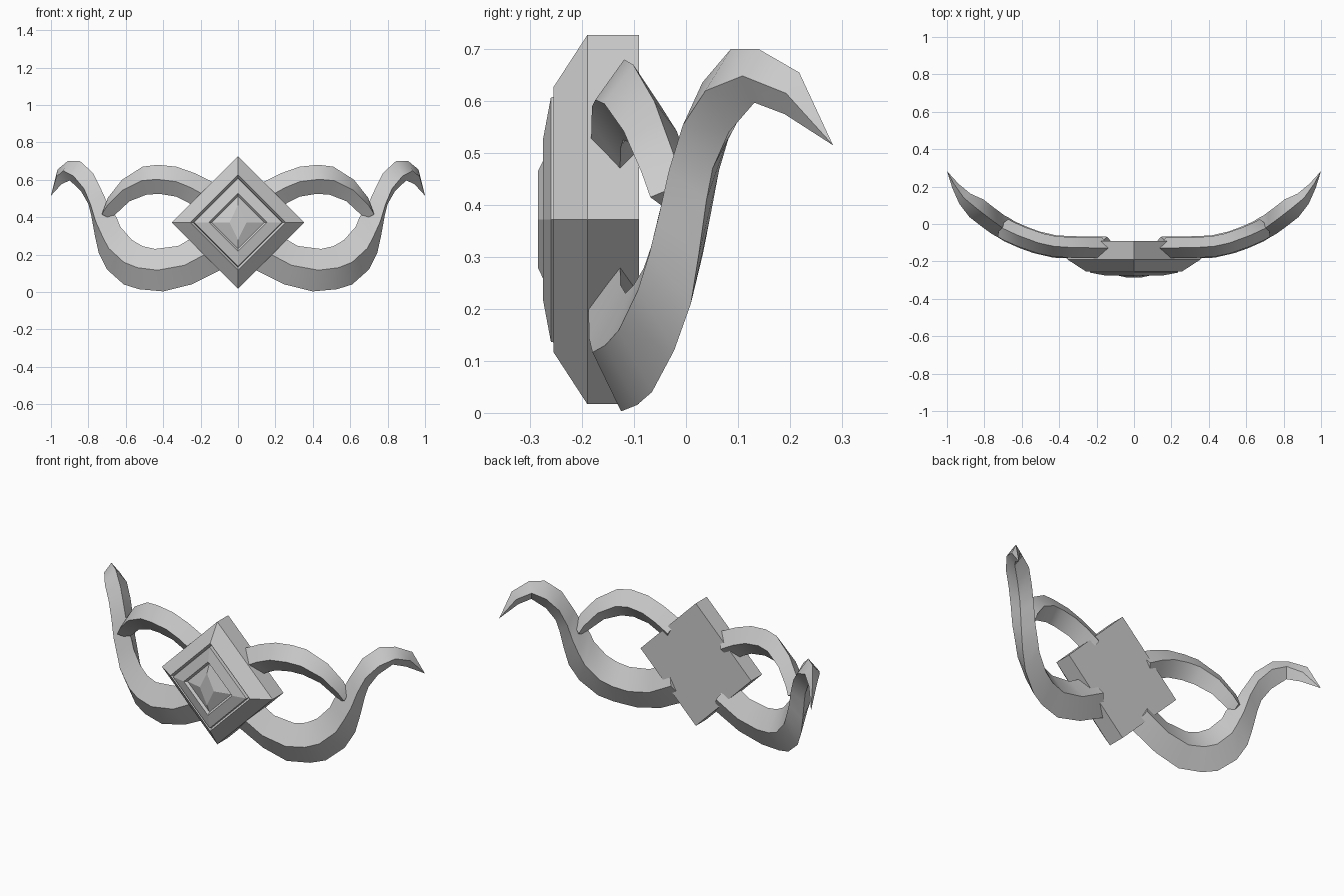
import bpy, bmesh, math
from mathutils import Vector

cube = bpy.data.objects.get("Cube")
if cube:
    bpy.data.objects.remove(cube)

metal = bpy.data.materials.new("grey_metal")
metal.use_nodes = True
GREY = (0.6, 0.6, 0.6, 1)
metal.diffuse_color = GREY
metal.node_tree.nodes["Principled BSDF"].inputs["Base Color"].default_value = GREY


def loft(name, rings, smooth):
    """Skin a list of closed four-point rings and cap both ends."""
    bm = bmesh.new()
    loops = [[bm.verts.new(p) for p in ring] for ring in rings]
    for a, b in zip(loops, loops[1:]):
        for i in range(4):
            j = (i + 1) % 4
            bm.faces.new((a[i], a[j], b[j], b[i]))
    bm.faces.new(loops[0][::-1])
    bm.faces.new(loops[-1])
    bmesh.ops.remove_doubles(bm, verts=bm.verts, dist=0.0005)
    bmesh.ops.recalc_face_normals(bm, faces=bm.faces)
    mesh = bpy.data.meshes.new(name)
    bm.to_mesh(mesh)
    bm.free()
    mesh.materials.append(metal)
    obj = bpy.data.objects.new(name, mesh)
    bpy.context.collection.objects.link(obj)
    if smooth:
        bpy.ops.object.select_all(action='DESELECT')
        obj.select_set(True)
        bpy.context.view_layer.objects.active = obj
        bpy.ops.object.shade_smooth_by_angle(angle=math.radians(30))
    return obj


# Stepped diamond plate: depth, half width, half height
CENTRE_Z = 0.372
STEPS = [(-.09, .355, .355), (-.19, .355, .355), (-.255, .255, .255),
         (-.24, .24, .24), (-.26, .235, .235), (-.275, .155, .155),
         (-.262, .14, .14), (-.285, .045, .093)]
loft("diamond_plate",
     [[(w, y, CENTRE_Z), (0, y, CENTRE_Z + h), (-w, y, CENTRE_Z), (0, y, CENTRE_Z - h)]
      for y, w, h in STEPS], False)

# Backward sweep of the whole ornament, as depth against distance from centre
SWEEP = [(0, -.13), (.4, -.125), (.5, -.105), (.6, -.07), (.69, -.03),
         (.76, .02), (.85, .09), (.91, .14), (.97, .225), (1, .283)]


def sweep(x):
    for (x0, y0), (x1, y1) in zip(SWEEP, SWEEP[1:]):
        if x <= x1:
            return y0 + (y1 - y0) * (x - x0) / (x1 - x0)
    return SWEEP[-1][1]


def arm(name, stations, depth, side, taper=0):
    """Four-sided band with front and back ridges between upper and lower edges."""
    rings = []
    for i, (x0, z0, x1, z1) in enumerate(stations):
        top, low = Vector((x0, sweep(x0), z0)), Vector((x1, sweep(x1), z1))
        mid = (top + low) / 2
        slope = (sweep(min(mid.x + .06, 1)) - sweep(mid.x - .06)) / (min(mid.x + .06, 1) - mid.x + .06)
        normal = Vector((slope, -1, 0)).normalized()
        left = len(stations) - 1 - i
        d = depth * min(1, left / taper) if taper else depth
        ring = [top, mid + normal * d, low, mid - normal * d]
        rings.append([(side * p.x, p.y, p.z) for p in ring])
    loft(name, rings, True)


# Upper edge x, z then lower edge x, z along each arm
LONG_ARM = [(.2, .315, .09, .12), (.32, .246, .25, .04), (.444, .23, .4, .003),
            (.51, .245, .53, .015), (.567, .278, .61, .04), (.63, .35, .7, .12),
            (.65, .4, .745, .21), (.69, .455, .765, .3), (.72, .524, .785, .41),
            (.775, .636, .8, .47), (.845, .7, .84, .54), (.91, .7, .9, .597),
            (.965, .655, .945, .575), (1, .515, 1, .515)]
SHORT_ARM = [(.13, .585, .21, .44), (.23, .635, .27, .48), (.33, .67, .33, .51),
             (.43, .68, .42, .525), (.51, .67, .49, .52), (.62, .6, .58, .485),
             (.695, .505, .65, .42), (.72, .44, .68, .39)]
for label, side in (("left", 1), ("right", -1)):
    arm(label + "_curled_arm", LONG_ARM, .06, side, 3)
    arm(label + "_upper_arm", SHORT_ARM, .055, side)
